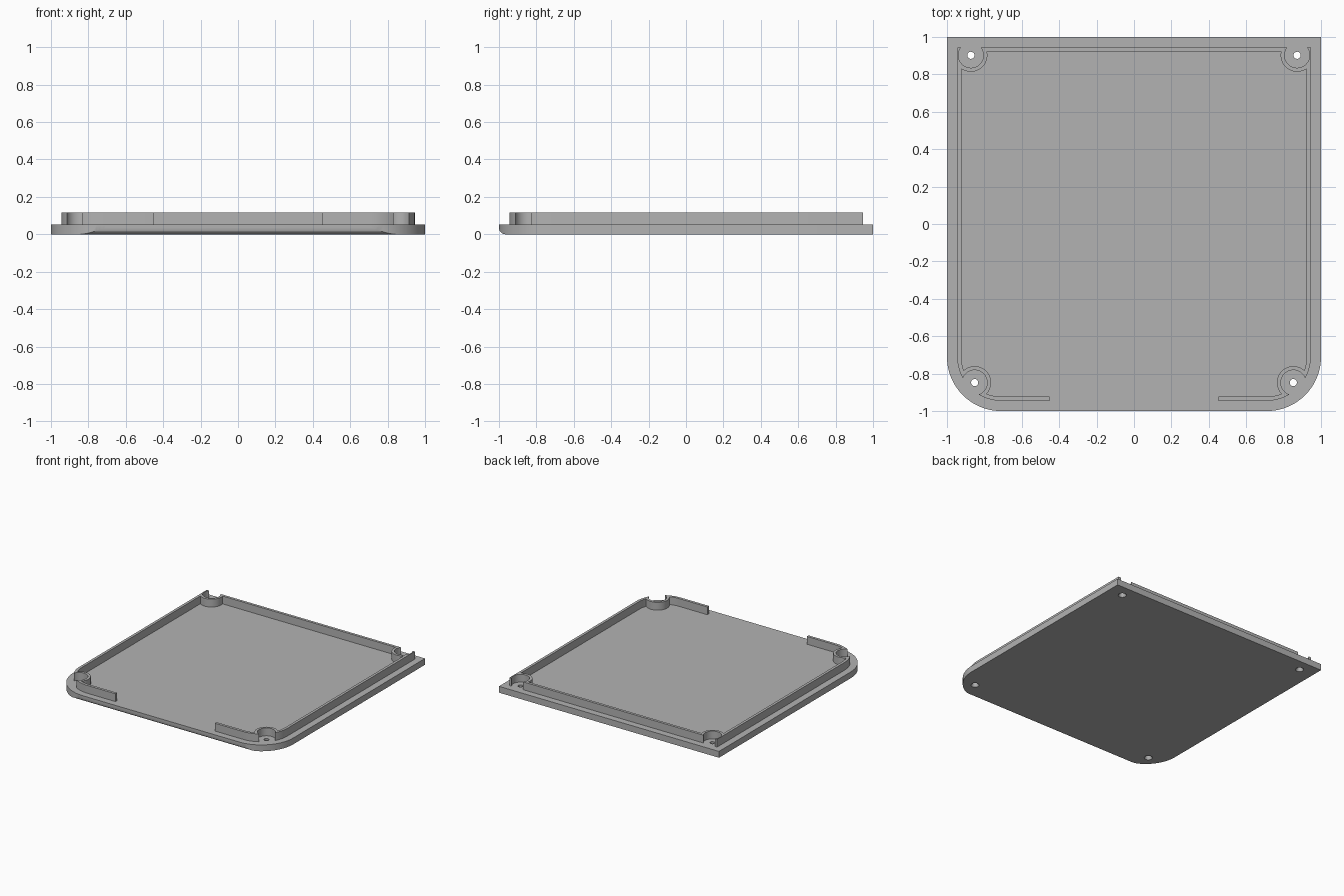
import bpy, bmesh, math
from mathutils import Vector, Matrix

cube = bpy.data.objects.get("Cube")
if cube:
    bpy.data.objects.remove(cube, do_unlink=True)

PLATE_TOP, WALL_TOP = 0.052, 0.116
HOLES = [(s * x, y) for s in (-1, 1) for x, y in ((0.872, 0.902), (0.852, -0.848))]

grey = bpy.data.materials.new("light grey plastic")
grey.use_nodes = True
grey.diffuse_color = (0.45, 0.45, 0.45, 1)
bsdf = next(n for n in grey.node_tree.nodes if n.type == "BSDF_PRINCIPLED")
bsdf.inputs["Base Color"].default_value = grey.diffuse_color


def make_object(name, bm):
    bmesh.ops.recalc_face_normals(bm, faces=bm.faces)
    mesh = bpy.data.meshes.new(name)
    bm.to_mesh(mesh)
    bm.free()
    mesh.materials.append(grey)
    obj = bpy.data.objects.new(name, mesh)
    bpy.context.collection.objects.link(obj)
    return obj


def arc(cx, cy, r, start, end, steps=20):
    angles = [math.radians(start + (end - start) * i / steps) for i in range(steps + 1)]
    return [(cx + r * math.cos(a), cy + r * math.sin(a)) for a in angles]


def prism(name, points, low, high, along_x=False):
    """Extrude a 2D outline along z, or along x for a (y, z) outline."""
    bm = bmesh.new()
    place = (lambda a, b: (low, a, b)) if along_x else (lambda a, b: (a, b, low))
    face = bm.faces.new([bm.verts.new(place(*p)) for p in points])
    top = bmesh.ops.extrude_face_region(bm, geom=[face])["geom"]
    step = Vector((high - low, 0, 0)) if along_x else Vector((0, 0, high - low))
    bmesh.ops.translate(bm, vec=step, verts=[g for g in top if isinstance(g, bmesh.types.BMVert)])
    return make_object(name, bm)


def cylinder(name, x, y, low, high, r_low, r_high=None):
    bm = bmesh.new()
    bmesh.ops.create_cone(bm, cap_ends=True, segments=48, radius1=r_low,
                          radius2=r_high or r_low, depth=high - low,
                          matrix=Matrix.Translation((x, y, (low + high) / 2)))
    return make_object(name, bm)


def combine(target, tool, operation="DIFFERENCE"):
    """Apply a boolean and discard the tool."""
    mod = target.modifiers.new("cut", "BOOLEAN")
    mod.operation, mod.solver, mod.object = operation, "EXACT", tool
    bpy.context.view_layer.update()
    result = target.evaluated_get(bpy.context.evaluated_depsgraph_get())
    mesh = bpy.data.meshes.new_from_object(result)
    target.modifiers.clear()
    target.data = mesh
    bpy.data.objects.remove(tool, do_unlink=True)


def cover_outline(half, r):
    """Square back corners, rounded front corners."""
    c = half - r
    return ([(half, half), (-half, half)] + arc(-c, -c, r, 180, 270)
            + arc(c, -c, r, 270, 360))


# Base plate, with the lower front edge rounded off
plate = prism("base_plate", cover_outline(1, 0.29), 0, PLATE_TOP)
fillet = 0.035
side = [(2, 0)] + [(2, 1), (-1, 1)] + arc(-1 + fillet, fillet, fillet, 180, 270, 10)
combine(plate, prism("rounded_edge_tool", side, -2, 2, along_x=True), "INTERSECT")

# Countersunk screw holes
for x, y in HOLES:
    combine(plate, cylinder("hole_tool", x, y, -0.1, 0.2, 0.019))
    combine(plate, cylinder("countersink_tool", x, y, -0.01, 0.025, 0.036, 0.018))

# Locating wall, bulging inwards around each screw hole
wall = prism("locating_wall", cover_outline(0.945, 0.235), PLATE_TOP - 0.01, WALL_TOP)
cavity = prism("cavity_tool", cover_outline(0.923, 0.213), -0.1, 0.3)
for x, y in HOLES:
    combine(cavity, cylinder("boss_tool", x, y, -0.2, 0.4, 0.088))
combine(wall, cavity)
for x, y in HOLES:
    combine(wall, cylinder("bore_tool", x, y, -0.2, 0.4, 0.067))

# Opening in the front of the wall
gap = [(-0.452, -1.1), (0.452, -1.1), (0.452, -0.8), (-0.452, -0.8)]
combine(wall, prism("gap_tool", gap, -0.2, 0.4))

bpy.ops.object.select_all(action="DESELECT")
for obj in (plate, wall):
    obj.select_set(True)
    bpy.context.view_layer.objects.active = obj
bpy.ops.object.shade_smooth_by_angle(angle=math.radians(30))
